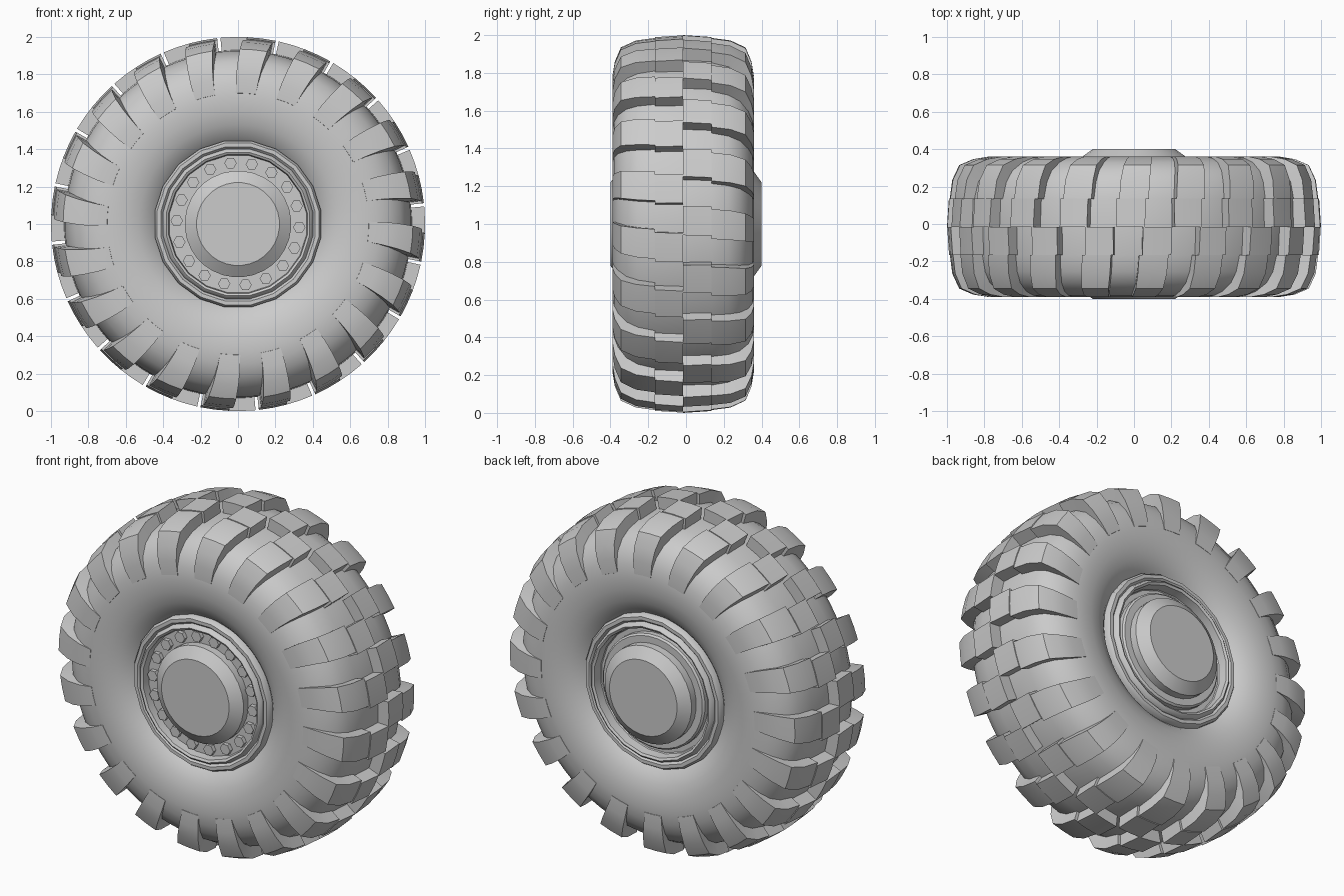
import bpy, bmesh, math

if "Cube" in bpy.data.objects:
    bpy.data.objects.remove(bpy.data.objects["Cube"])

CY = -0.015   # middle plane of the tyre
CZ = 1.0      # axle height


def polar(r, y, deg):
    a = math.radians(deg)
    return (r * math.cos(a), y, CZ + r * math.sin(a))


def finish(name, bm, angle=35):
    bmesh.ops.recalc_face_normals(bm, faces=bm.faces)
    me = bpy.data.meshes.new(name)
    bm.to_mesh(me)
    bm.free()
    ob = bpy.data.objects.new(name, me)
    bpy.context.collection.objects.link(ob)
    bpy.ops.object.select_all(action='DESELECT')
    ob.select_set(True)
    bpy.context.view_layer.objects.active = ob
    bpy.ops.object.shade_smooth_by_angle(angle=math.radians(angle))
    return ob


def lathe(name, profile, segs, closed=False, angle=35):
    """Spin (radius, y) points round the axle."""
    bm = bmesh.new()
    rings = [[bm.verts.new(polar(r, y, 360 * (i + 0.5) / segs)) for i in range(segs)]
             for r, y in profile]
    pairs = list(zip(rings, rings[1:]))
    if closed:
        pairs.append((rings[-1], rings[0]))
    else:
        bm.faces.new(rings[0])
        bm.faces.new(rings[-1])
    for a, b in pairs:
        for i in range(segs):
            j = (i + 1) % segs
            bm.faces.new((a[i], a[j], b[j], b[i]))
    return finish(name, bm, angle)


# Tyre carcass: half profile (radius, distance from middle plane), mirrored
half = [(0.93, 0.0), (0.925, 0.15), (0.905, 0.24), (0.87, 0.30), (0.81, 0.345),
        (0.75, 0.366), (0.68, 0.375), (0.60, 0.37), (0.53, 0.352), (0.47, 0.32),
        (0.44, 0.29), (0.40, 0.25)]
tyre = [(r, CY - t) for r, t in reversed(half)] + [(r, CY + t) for r, t in half[1:]]
lathe("tyre_carcass", tyre, 80, closed=True, angle=50)


# Tread lugs: stations (distance, outer radius, inner radius, inner distance, start deg, end deg)
centre_block = [(0.0, 1.0, 0.90, 0.0, 6.4, 15.2),
                (0.15, 0.99, 0.90, 0.15, 6.4, 15.4)]
shoulder_block = [(0.15, 0.985, 0.90, 0.15, 7.2, 16.4),
                  (0.25, 0.972, 0.88, 0.23, 7.6, 16.8),
                  (0.33, 0.935, 0.84, 0.29, 8.4, 17.4),
                  (0.362, 0.86, 0.79, 0.32, 9.2, 18.2),
                  (0.375, 0.78, 0.74, 0.34, 9.8, 18.8),
                  (0.374, 0.70, 0.69, 0.35, 10.2, 19.0)]


def add_block(bm, stations, turn, back):
    rows = []
    for t, ro, ri, ti, a0, a1 in stations:
        def p(r, d, a):
            a = (29.8 - a if back else a) + turn
            return bm.verts.new(polar(r, CY + (d if back else -d), a))
        mid = (a0 + a1) / 2
        rows.append([p(ro, t, a0), p(ro, t, mid), p(ro, t, a1),
                     p(ri, ti, a1), p(ri, ti, a0)])
    for a, b in zip(rows, rows[1:]):
        for i in range(5):
            j = (i + 1) % 5
            bm.faces.new((a[i], a[j], b[j], b[i]))
    bm.faces.new(rows[0])
    bm.faces.new(rows[-1])


for back in (False, True):
    bm = bmesh.new()
    for k in range(20):
        for block in (centre_block, shoulder_block):
            add_block(bm, block, 18 * k, back)
    finish("tread_lugs_back" if back else "tread_lugs_front", bm, 30)

# Rim flanges with two rounded steps, one per side
flange = [(0.35, 0.24), (0.45, 0.27), (0.45, 0.318), (0.438, 0.335), (0.418, 0.335),
          (0.406, 0.322), (0.40, 0.34), (0.388, 0.35), (0.375, 0.342), (0.37, 0.29),
          (0.35, 0.27)]
for s, label in ((-1, "front"), (1, "back")):
    lathe("rim_flange_" + label, [(r, CY + s * t) for r, t in flange], 20, closed=True)

# Wheel disc and hub caps
lathe("wheel_disc", [(0.38, CY - 0.295), (0.38, CY + 0.285)], 40)
lathe("hub_cap_front", [(0.285, -0.28), (0.285, -0.355), (0.222, -0.40)], 32)
lathe("hub_cap_back", [(0.335, 0.25), (0.335, 0.30), (0.325, 0.31), (0.285, 0.31),
                       (0.285, 0.355), (0.222, 0.40)], 32)

# Hexagonal wheel nuts
bm = bmesh.new()
for k in range(18):
    x, _, z = polar(0.328, 0, 97 + 20 * k)
    rows = [[bm.verts.new((x + 0.033 * math.cos(math.radians(60 * i)), y,
                           z + 0.033 * math.sin(math.radians(60 * i)))) for i in range(6)]
            for y in (-0.29, -0.335)]
    for i in range(6):
        j = (i + 1) % 6
        bm.faces.new((rows[0][i], rows[0][j], rows[1][j], rows[1][i]))
    for row in rows:
        bm.faces.new(row)
finish("wheel_nuts", bm)
